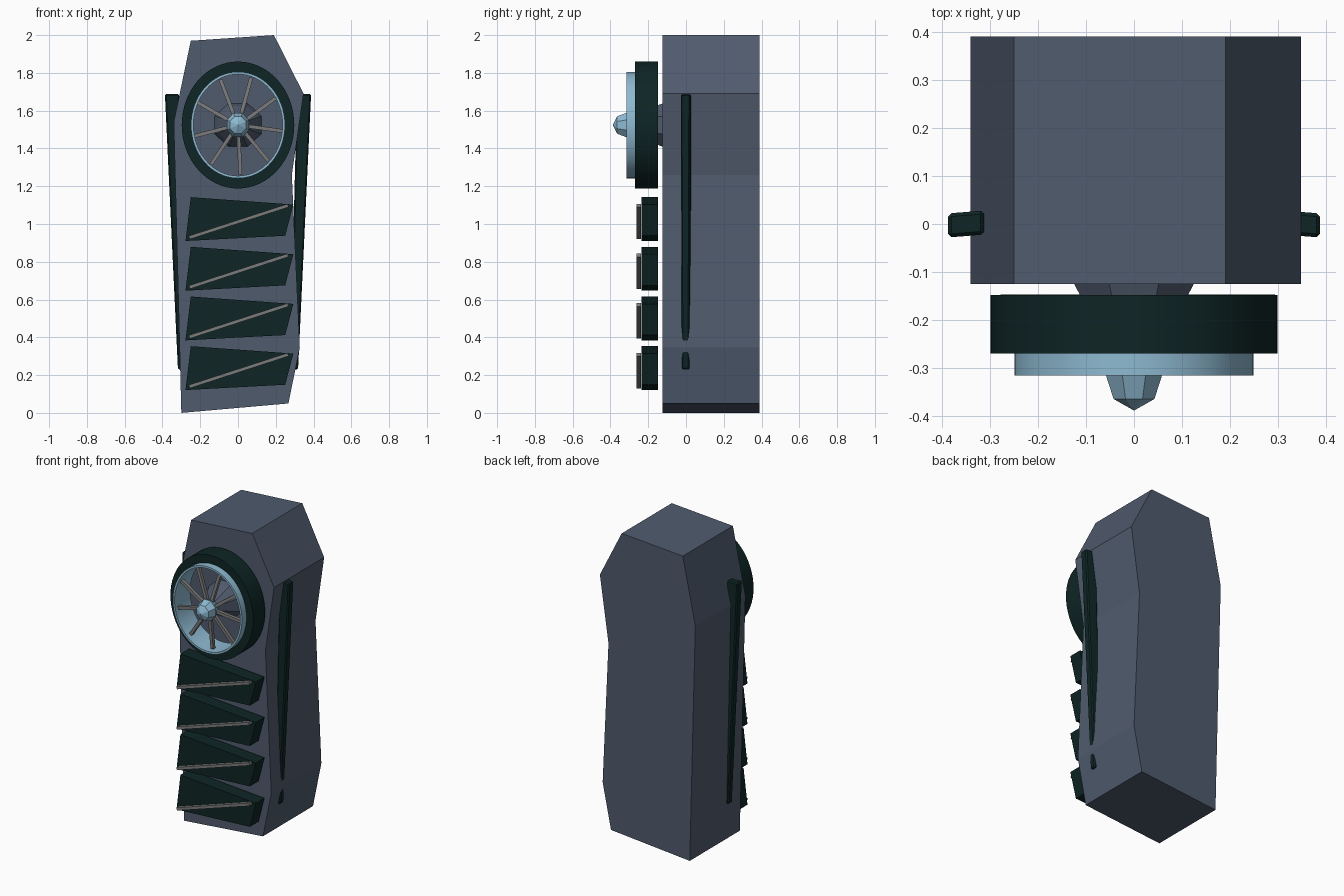
import bpy, bmesh, math
from mathutils import Vector

cube = bpy.data.objects.get("Cube")
if cube:
    bpy.data.objects.remove(cube, do_unlink=True)


def material(name, rgb):
    m = bpy.data.materials.new(name)
    m.use_nodes = True
    col = (*rgb, 1.0)
    m.diffuse_color = col
    m.node_tree.nodes["Principled BSDF"].inputs["Base Color"].default_value = col
    return m


SLATE = material("slate_blue", (0.080, 0.105, 0.155))
DARK = material("dark_teal", (0.0045, 0.018, 0.018))
BLUE = material("light_blue", (0.27, 0.49, 0.64))
GREY = material("spoke_grey", (0.20, 0.20, 0.20))


def add_object(name, bm, mat, smooth=False):
    bmesh.ops.recalc_face_normals(bm, faces=bm.faces)
    mesh = bpy.data.meshes.new(name)
    bm.to_mesh(mesh)
    bm.free()
    mesh.materials.append(mat)
    ob = bpy.data.objects.new(name, mesh)
    bpy.context.collection.objects.link(ob)
    if smooth:
        bpy.ops.object.select_all(action='DESELECT')
        ob.select_set(True)
        bpy.context.view_layer.objects.active = ob
        bpy.ops.object.shade_smooth_by_angle(angle=math.radians(35))
    return ob


def slab(name, outline, y0, y1, mat):
    """Extrude an x-z outline from y0 to y1."""
    bm = bmesh.new()
    face = bm.faces.new([bm.verts.new((x, y0, z)) for x, z in outline])
    ext = bmesh.ops.extrude_face_region(bm, geom=[face])["geom"]
    bmesh.ops.translate(bm, vec=(0, y1 - y0, 0),
                        verts=[v for v in ext if isinstance(v, bmesh.types.BMVert)])
    return add_object(name, bm, mat)


def lathe(name, profile, segs, mat, closed=False, smooth=False, turn=0.0):
    """Spin (rx, rz, y) stations about the fan axis; elliptical rings allowed."""
    bm = bmesh.new()
    rings = []
    for rx, rz, y in profile:
        ring = []
        for i in range(segs):
            a = turn + 2 * math.pi * i / segs
            ring.append(bm.verts.new((rx * math.cos(a), y, FAN_Z + rz * math.sin(a))))
        rings.append(ring)
    pairs = list(zip(rings, rings[1:]))
    if closed:
        pairs.append((rings[-1], rings[0]))
    for a, b in pairs:
        for i in range(segs):
            j = (i + 1) % segs
            bm.faces.new((a[i], a[j], b[j], b[i]))
    if not closed:
        bm.faces.new(rings[0])
        bm.faces.new(rings[-1])
    bmesh.ops.remove_doubles(bm, verts=bm.verts, dist=0.0005)
    return add_object(name, bm, mat, smooth)


def beam(name, p, q, width, depth, mat):
    """Square bar between two points in an x-z plane."""
    p, q = Vector(p), Vector(q)
    side = (q - p).cross(Vector((0, 1, 0))).normalized() * width / 2
    back = Vector((0, depth / 2, 0))
    bm = bmesh.new()
    ends = [[bm.verts.new(c + side * s + back * t)
             for s, t in ((-1, -1), (1, -1), (1, 1), (-1, 1))] for c in (p, q)]
    bm.faces.new(ends[0])
    bm.faces.new(ends[1])
    for i in range(4):
        j = (i + 1) % 4
        bm.faces.new((ends[0][i], ends[0][j], ends[1][j], ends[1][i]))
    return add_object(name, bm, mat)


# Crooked monolith body
slab("body", [(-0.30, 0.0), (0.267, 0.05), (0.327, 0.345), (0.285, 1.26),
              (0.347, 1.69), (0.19, 2.0), (-0.25, 1.97), (-0.34, 1.54)],
     -0.125, 0.39, SLATE)

# Fan: dark housing, light rim, mounting cone, hub and spokes
FAN_Z = 1.524
lathe("fan_housing", [(0.298, 0.336, -0.148), (0.298, 0.336, -0.269),
                      (0.246, 0.279, -0.269), (0.246, 0.279, -0.148)],
      64, DARK, closed=True, smooth=True)
lathe("fan_rim", [(0.249, 0.282, -0.155), (0.249, 0.282, -0.315),
                  (0.236, 0.269, -0.315), (0.236, 0.269, -0.155)],
      64, BLUE, closed=True, smooth=True)
lathe("fan_mount", [(0.137, 0.125, -0.12), (0.115, 0.11, -0.16), (0.035, 0.035, -0.27)],
      8, SLATE, turn=math.pi / 8)
lathe("fan_hub", [(0.0, 0.0, -0.388), (0.046, 0.050, -0.364), (0.063, 0.070, -0.315),
                  (0.046, 0.050, -0.265), (0.0, 0.0, -0.245)],
      8, BLUE, turn=math.pi / 8)
for i in range(9):
    a = math.radians(-7 + 40 * i)
    c, s = math.cos(a), math.sin(a)
    beam(f"fan_spoke_{i + 1}", (0.04 * c, -0.29, FAN_Z + 0.04 * s),
         (0.238 * c, -0.275, FAN_Z + 0.262 * s), 0.020, 0.022, GREY)

# Four slanted panels, each with a diagonal bar
for i in range(4):
    dz = -0.263 * i
    slab(f"panel_{i + 1}", [(-0.25, 1.142 + dz), (0.293, 1.103 + dz),
                            (0.25, 0.938 + dz), (-0.278, 0.91 + dz)],
         -0.235, -0.147, DARK)
    beam(f"panel_bar_{i + 1}", (-0.258, -0.25, 0.928 + dz),
         (0.265, -0.25, 1.098 + dz), 0.018, 0.026, GREY)

# Tapered rails sunk into both sides
for name, s in (("left_rail", 1), ("right_rail", -1)):
    bm = bmesh.new()
    ends = []
    for z, x0, x1, h in ((0.23, 0.275, 0.318, 0.021), (1.688, 0.312, 0.387, 0.026)):
        ends.append([bm.verts.new((s * x, y, z)) for x, y in
                     ((x0, -h + 0.004), (x1, -h - 0.002), (x1, h - 0.004), (x0, h + 0.002))])
    bm.faces.new(ends[0])
    bm.faces.new(ends[1])
    for i in range(4):
        j = (i + 1) % 4
        bm.faces.new((ends[0][i], ends[0][j], ends[1][j], ends[1][i]))
    rail = add_object(name, bm, DARK)
    bev = rail.modifiers.new("Bevel", 'BEVEL')
    bev.width = 0.007
    bev.segments = 1
